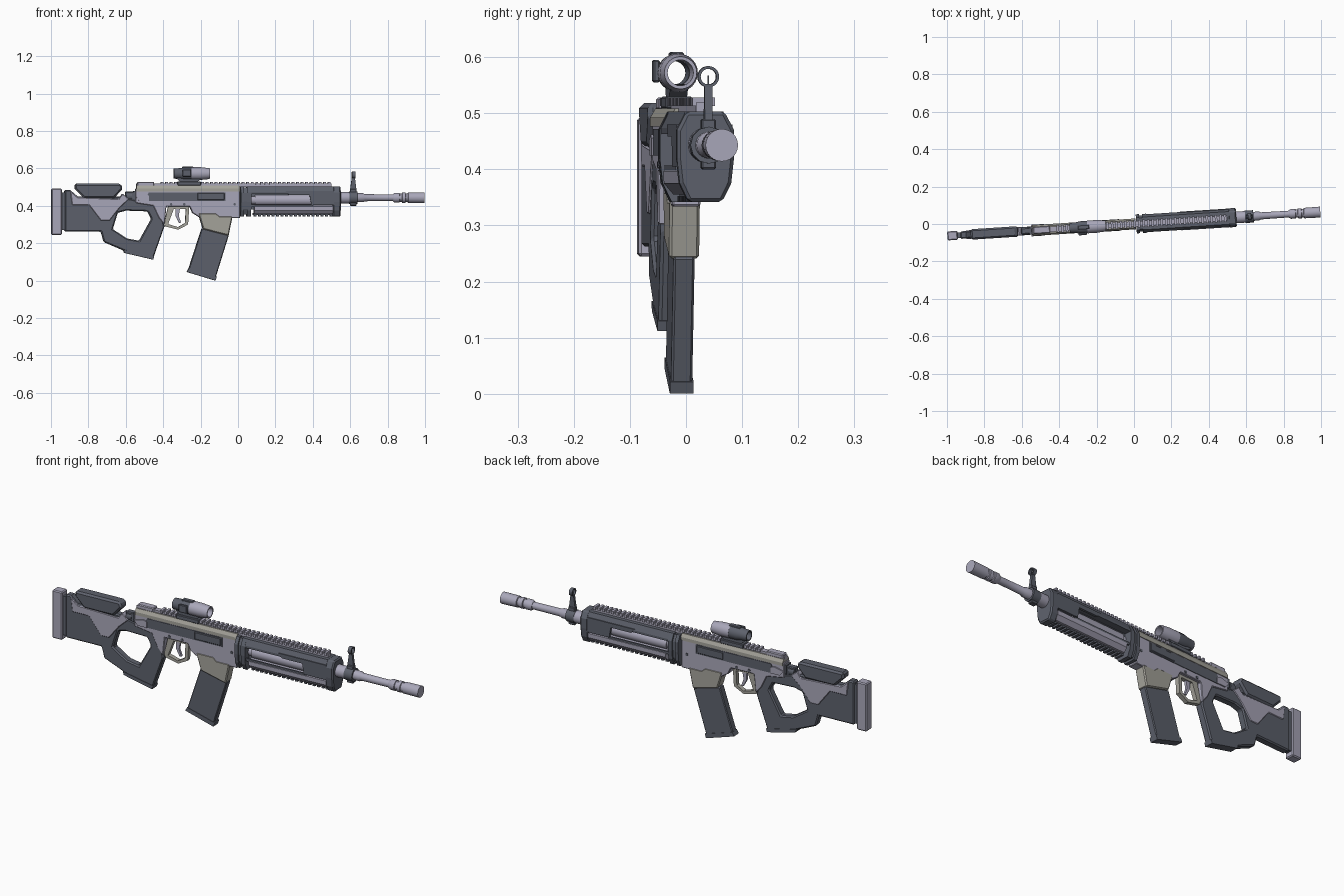
import bpy, bmesh, math
from mathutils import Matrix, Vector

if "Cube" in bpy.data.objects:
    bpy.data.objects.remove(bpy.data.objects["Cube"])

YAW = Matrix.Rotation(0.064, 4, "Z")
AXIS = 0.443  # bore height


def material(name, rgb):
    m = bpy.data.materials.new(name)
    m.use_nodes = True
    m.diffuse_color = (*rgb, 1)
    m.node_tree.nodes["Principled BSDF"].inputs["Base Color"].default_value = (*rgb, 1)
    return m


DARK = material("dark slate", (0.11, 0.12, 0.15))
LIGHT = material("pale lavender metal", (0.40, 0.39, 0.49))
BEIGE = material("warm grey", (0.38, 0.37, 0.33))


def finish(name, bm, mat, bevel=0.0, smooth=False):
    bmesh.ops.recalc_face_normals(bm, faces=bm.faces)
    me = bpy.data.meshes.new(name)
    bm.to_mesh(me)
    bm.free()
    me.transform(YAW)
    me.materials.append(mat)
    ob = bpy.data.objects.new(name, me)
    bpy.context.collection.objects.link(ob)
    if bevel:
        mod = ob.modifiers.new("edge chamfer", "BEVEL")
        mod.width, mod.segments, mod.limit_method = bevel, 1, "ANGLE"
        mod.angle_limit = math.radians(50)
    if smooth:
        bpy.ops.object.select_all(action="DESELECT")
        ob.select_set(True)
        bpy.context.view_layer.objects.active = ob
        bpy.ops.object.shade_smooth_by_angle(angle=math.radians(35))
    return ob


def extrude_loops(bm, loops, step):
    """Fill an outline (with optional holes) and give it thickness."""
    edges = []
    for pts in loops:
        vs = [bm.verts.new(p) for p in pts]
        edges += [bm.edges.new((a, b)) for a, b in zip(vs, vs[1:] + vs[:1])]
    bmesh.ops.triangle_fill(bm, edges=edges, use_beauty=True)
    out = bmesh.ops.extrude_face_region(bm, geom=bm.faces[:])
    bmesh.ops.translate(bm, vec=step, verts=[g for g in out["geom"] if isinstance(g, bmesh.types.BMVert)])
    bmesh.ops.dissolve_limit(bm, angle_limit=0.01, verts=bm.verts[:], edges=bm.edges[:])


def side_plate(name, half, mat, outline, hole=None, bevel=0.0, y=0.0):
    """Side-view outline (x, z) centred across the width."""
    bm = bmesh.new()
    loops = [outline] + ([hole] if hole else [])
    extrude_loops(bm, [[(x, y - half, z) for x, z in l] for l in loops], Vector((0, 2 * half, 0)))
    return finish(name, bm, mat, bevel)


def long_bar(name, x0, x1, mat, right_half, bevel=0.0):
    """Cross-section (y, z) mirrored across the centre, run along x."""
    section = right_half + [(-y, z) for y, z in reversed(right_half)]
    bm = bmesh.new()
    extrude_loops(bm, [[(x0, y, z) for y, z in section]], Vector((x1 - x0, 0, 0)))
    return finish(name, bm, mat, bevel)


def box(name, x0, x1, half, z0, z1, mat, bevel=0.0, y=0.0):
    return side_plate(name, half, mat, [(x0, z0), (x1, z0), (x1, z1), (x0, z1)], None, bevel, y)


def lathe(name, profile, mat, z=AXIS, y=0.0, closed=False, sides=24):
    """Profile (x, radius) spun around an axis running along x."""
    bm = bmesh.new()
    vs = [bm.verts.new((x, y, z + r)) for x, r in profile]
    pairs = list(zip(vs, vs[1:])) + ([(vs[-1], vs[0])] if closed else [])
    edges = [bm.edges.new(p) for p in pairs]
    bmesh.ops.spin(bm, geom=vs + edges, cent=(0, y, z), axis=(1, 0, 0), angle=math.tau, steps=sides)
    bmesh.ops.remove_doubles(bm, verts=bm.verts, dist=1e-4)
    if not closed:
        bmesh.ops.holes_fill(bm, edges=bm.edges, sides=0)
    return finish(name, bm, mat, smooth=True)


def teeth(name, x0, x1, count, half, z0, z1, mat):
    bm = bmesh.new()
    pitch = (x1 - x0) / count
    for i in range(count):
        at = Matrix.Translation((x0 + (i + 0.5) * pitch, 0, (z0 + z1) / 2))
        size = Matrix.Diagonal((pitch * 0.55, half * 2, z1 - z0, 1))
        bmesh.ops.create_cube(bm, size=1, matrix=at @ size)
    return finish(name, bm, mat)


# Stock: butt pad, thumbhole frame with grip, side panels, cheek rest
box("butt_pad", -1.0, -0.945, 0.024, 0.245, 0.492, LIGHT, 0.005)
box("butt_spacer", -0.945, -0.928, 0.015, 0.27, 0.47, DARK)
side_plate("stock_and_grip", 0.02, DARK,
           [(-0.93, 0.484), (-0.9, 0.484), (-0.86, 0.45), (-0.64, 0.45), (-0.55, 0.43), (-0.4, 0.41),
            (-0.41, 0.36), (-0.395, 0.29), (-0.455, 0.12), (-0.607, 0.158), (-0.72, 0.206),
            (-0.735, 0.262), (-0.93, 0.262)],
           [(-0.645, 0.362), (-0.6, 0.374), (-0.485, 0.37), (-0.465, 0.33), (-0.53, 0.213),
            (-0.595, 0.225), (-0.672, 0.275)], bevel=0.006)
side_plate("grip_cap", 0.022, DARK, [(-0.615, 0.165), (-0.61, 0.148), (-0.455, 0.112), (-0.45, 0.13)])
side_plate("stock_panel", 0.023, LIGHT,
           [(-0.9, 0.48), (-0.86, 0.445), (-0.64, 0.436), (-0.62, 0.465), (-0.585, 0.436),
            (-0.635, 0.39), (-0.69, 0.32), (-0.735, 0.32), (-0.8, 0.405), (-0.89, 0.405)], bevel=0.003)
side_plate("cheek_rest", 0.028, DARK,
           [(-0.875, 0.518), (-0.63, 0.518), (-0.618, 0.492), (-0.665, 0.44), (-0.825, 0.44), (-0.875, 0.49)],
           bevel=0.009)
box("stock_hinge", -0.605, -0.54, 0.016, 0.42, 0.475, DARK, 0.004)
lathe("hinge_knob", [(-0.6, 0.022), (-0.57, 0.022)], DARK, z=0.45, sides=12)

# Receiver
side_plate("receiver", 0.025, LIGHT,
           [(-0.55, 0.492), (0.01, 0.492), (0.01, 0.334), (-0.2, 0.334), (-0.245, 0.362), (-0.26, 0.395),
            (-0.385, 0.395), (-0.395, 0.3), (-0.425, 0.335), (-0.455, 0.4), (-0.55, 0.415)], bevel=0.003)
long_bar("receiver_top", -0.545, 0.01, BEIGE, [(0.029, 0.476), (0.029, 0.492), (0.02, 0.508)])
side_plate("receiver_inlay", 0.028, DARK,
           [(-0.48, 0.472), (-0.07, 0.472), (-0.07, 0.425), (-0.48, 0.425), (-0.49, 0.45)])
box("ejection_cover", -0.22, -0.075, 0.031, 0.43, 0.468, DARK, 0.003)
side_plate("charging_latch", 0.031, LIGHT, [(-0.55, 0.45), (-0.5, 0.462), (-0.48, 0.455), (-0.48, 0.425), (-0.53, 0.425)])
box("rear_trunnion", -0.56, -0.53, 0.022, 0.435, 0.48, DARK)
for x in (-0.36, -0.29, -0.02):
    side_plate("receiver_pin", 0.028, DARK,
               [(x + 0.007 * math.cos(k * math.tau / 8), 0.408 + 0.007 * math.sin(k * math.tau / 8)) for k in range(8)])

# Trigger group
side_plate("trigger_guard", 0.011, BEIGE,
           [(-0.375, 0.395), (-0.262, 0.395), (-0.268, 0.3), (-0.32, 0.272), (-0.392, 0.29), (-0.395, 0.31)],
           [(-0.345, 0.382), (-0.28, 0.382), (-0.284, 0.308), (-0.322, 0.286), (-0.375, 0.302)])
side_plate("trigger", 0.006, LIGHT,
           [(-0.335, 0.39), (-0.31, 0.39), (-0.318, 0.345), (-0.305, 0.31), (-0.315, 0.308), (-0.335, 0.345)])

# Magazine and its well
side_plate("magazine_well", 0.027, BEIGE,
           [(-0.215, 0.362), (-0.12, 0.362), (-0.1, 0.345), (-0.03, 0.345), (-0.052, 0.24), (-0.188, 0.275)], bevel=0.005)
side_plate("magazine", 0.019, DARK, [(-0.195, 0.28), (-0.05, 0.243), (-0.122, 0.012), (-0.268, 0.055)], bevel=0.004)
side_plate("magazine_floor", 0.021, DARK, [(-0.265, 0.065), (-0.115, 0.021), (-0.122, 0.0), (-0.275, 0.046)])

# Handguard: caps, upper shell, lower shell, open sides showing the gas tube
full = [(0.03, 0.342), (0.046, 0.375), (0.051, 0.42), (0.051, 0.47), (0.034, 0.503)]
long_bar("handguard_rear_cap", 0.012, 0.03, DARK, full)
long_bar("handguard_rear_collar", 0.03, 0.046, DARK, [(y * 0.85, AXIS + (z - AXIS) * 0.9) for y, z in full])
long_bar("handguard_rear_ring", 0.046, 0.068, DARK, full)
long_bar("handguard_front_cap", 0.505, 0.548, DARK, full, 0.006)
long_bar("handguard_top", 0.06, 0.51, DARK, [(0.048, 0.463), (0.048, 0.474), (0.034, 0.503)])
for s in (-1, 1):
    side_plate("handguard_cheek", 0.006, DARK,
               [(0.25, 0.48), (0.27, 0.458), (0.38, 0.458), (0.39, 0.405), (0.51, 0.405), (0.51, 0.48)], y=s * 0.044)
    box("handguard_slat", 0.07, 0.4, 0.004, 0.394, 0.407, DARK, y=s * 0.04)
long_bar("handguard_bottom", 0.085, 0.507, LIGHT, [(0.028, 0.355), (0.045, 0.375), (0.046, 0.397), (0.03, 0.403)])
box("handguard_core", 0.05, 0.52, 0.014, 0.38, 0.48, DARK)
lathe("gas_tube", [(0.07, 0.024), (0.09, 0.024), (0.09, 0.031), (0.39, 0.031)], LIGHT, z=0.43)
box("lower_rail", 0.08, 0.51, 0.017, 0.35, 0.36, DARK)
teeth("lower_rail_teeth", 0.08, 0.51, 18, 0.021, 0.342, 0.352, DARK)

# Top rail
box("top_rail", -0.545, 0.5, 0.014, 0.5, 0.519, LIGHT)
teeth("top_rail_teeth", -0.42, 0.5, 38, 0.02, 0.513, 0.528, LIGHT)
box("rail_end_block", -0.54, -0.45, 0.019, 0.505, 0.528, LIGHT, 0.004)

# Barrel and muzzle device
lathe("barrel", [(0.5, 0.031), (0.6, 0.031), (0.6, 0.024), (0.67, 0.024), (0.68, 0.019), (0.79, 0.018), (0.86, 0.018)], LIGHT)
lathe("muzzle_device", [(0.83, 0.02), (0.84, 0.026), (0.865, 0.026), (0.867, 0.022), (0.877, 0.022), (0.879, 0.027),
                        (0.897, 0.027), (0.899, 0.023), (0.909, 0.023), (0.911, 0.028), (0.998, 0.029)], LIGHT)

# Front sight
lathe("sight_clamp", [(0.595, 0.033), (0.64, 0.033)], DARK, sides=12)
box("sight_foot", 0.6, 0.635, 0.013, 0.4, 0.49, DARK, 0.003)
side_plate("sight_post", 0.007, DARK, [(0.6, 0.48), (0.635, 0.48), (0.626, 0.552), (0.61, 0.552)])
lathe("sight_ring", [(0.61, 0.014), (0.61, 0.019), (0.628, 0.019), (0.628, 0.014)], DARK, z=0.565, closed=True)
box("sight_pin", 0.616, 0.622, 0.0015, 0.545, 0.567, DARK)

# Optic
box("optic_clamp", -0.325, -0.2, 0.024, 0.508, 0.53, DARK, 0.003)
side_plate("optic_mount", 0.016, DARK, [(-0.31, 0.528), (-0.22, 0.528), (-0.18, 0.552), (-0.335, 0.552)])
lathe("optic_rear", [(-0.345, 0.021), (-0.345, 0.027), (-0.31, 0.029), (-0.29, 0.033), (-0.25, 0.033), (-0.25, 0.022)],
      DARK, z=0.572, closed=True)
lathe("optic_front", [(-0.25, 0.023), (-0.25, 0.034), (-0.2, 0.034), (-0.152, 0.029), (-0.152, 0.023)],
      LIGHT, z=0.572, closed=True)
box("optic_dial", -0.3, -0.255, 0.006, 0.555, 0.595, DARK, 0.003, y=-0.036)
box("optic_cap", -0.3, -0.24, 0.012, 0.595, 0.609, DARK, 0.003)
